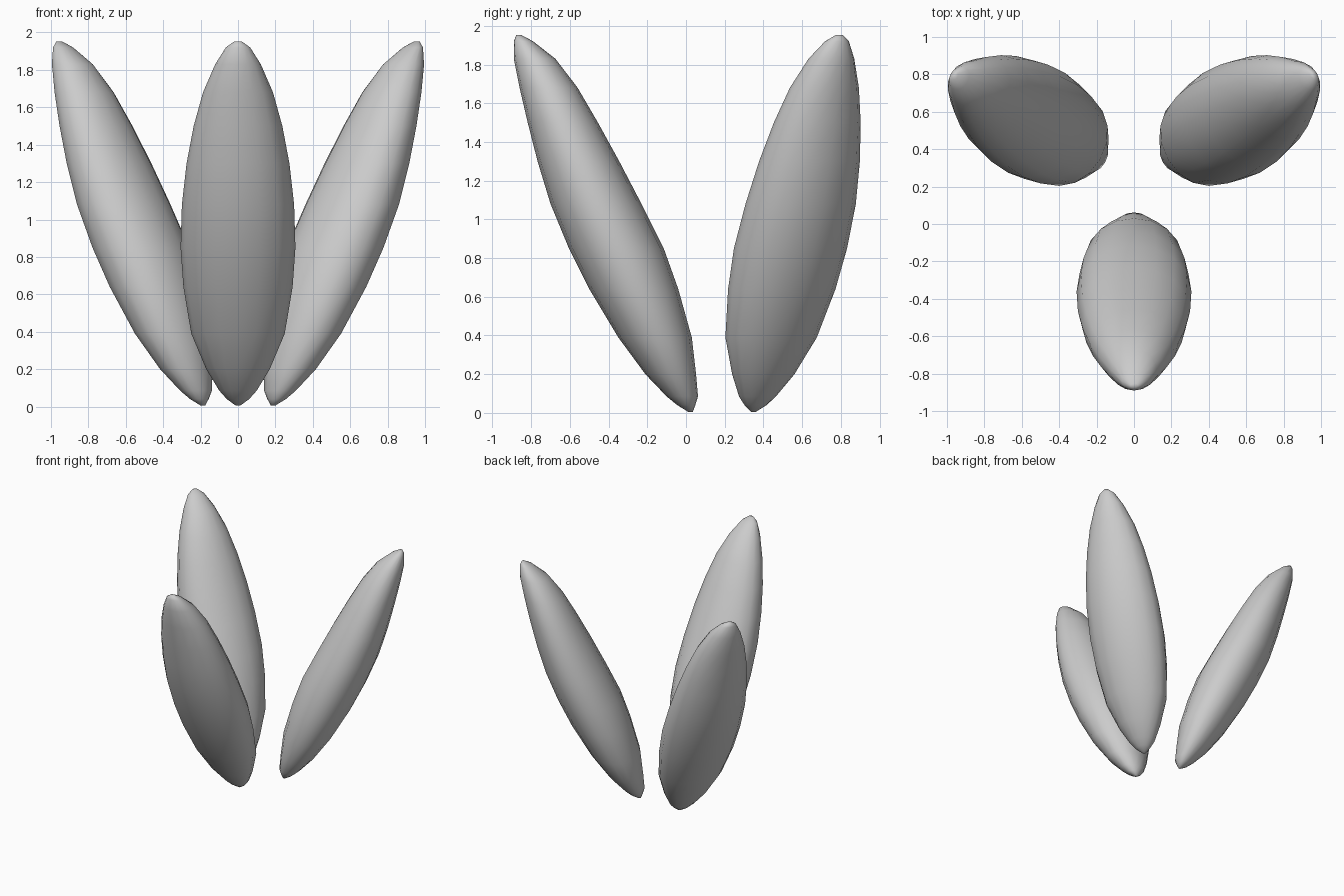
import bpy, bmesh
from math import sin, cos, pi
from mathutils import Matrix

if "Cube" in bpy.data.objects:
    bpy.data.objects.remove(bpy.data.objects["Cube"])

SEG = 16
CENTRE_Y = 0.24   # axis the three petals are arranged around

# Petal cross-sections: height, inner y, outer y, half width
RINGS = [
    (0.005, 0.035, 0.012, 0.012), (0.04, 0.048, -0.045, 0.06),
    (0.085, 0.062, -0.10, 0.10), (0.20, 0.052, -0.21, 0.17),
    (0.39, 0.03, -0.35, 0.25), (0.64, -0.04, -0.50, 0.292),
    (0.85, -0.115, -0.605, 0.307), (1.08, -0.23, -0.70, 0.30),
    (1.30, -0.345, -0.767, 0.275), (1.50, -0.455, -0.818, 0.237),
    (1.68, -0.56, -0.86, 0.187), (1.83, -0.675, -0.89, 0.122),
    (1.92, -0.79, -0.89, 0.065), (1.952, -0.85, -0.877, 0.02),
]


def petal(name, angle):
    bm = bmesh.new()
    loops = []
    for z, y_in, y_out, w in RINGS:
        mid, half = (y_in + y_out) / 2, (y_in - y_out) / 2
        loops.append([bm.verts.new((w * cos(2 * pi * i / SEG),
                                    mid + half * sin(2 * pi * i / SEG), z))
                      for i in range(SEG)])
    for a, b in zip(loops, loops[1:]):
        for i in range(SEG):
            j = (i + 1) % SEG
            bm.faces.new((a[i], a[j], b[j], b[i]))
    bm.faces.new(loops[0][::-1])
    bm.faces.new(loops[-1])
    # swing the petal around the shared axis
    turn = (Matrix.Translation((0, CENTRE_Y, 0)) @ Matrix.Rotation(angle, 4, 'Z')
            @ Matrix.Translation((0, -CENTRE_Y, 0)))
    bm.transform(turn)
    bmesh.ops.recalc_face_normals(bm, faces=bm.faces)
    for f in bm.faces:
        f.smooth = True
    mesh = bpy.data.meshes.new(name)
    bm.to_mesh(mesh)
    bm.free()
    ob = bpy.data.objects.new(name, mesh)
    bpy.context.collection.objects.link(ob)
    return ob


# Three identical petals, 120 degrees apart
for k, name in enumerate(("front_petal", "right_petal", "left_petal")):
    petal(name, k * 2 * pi / 3)
